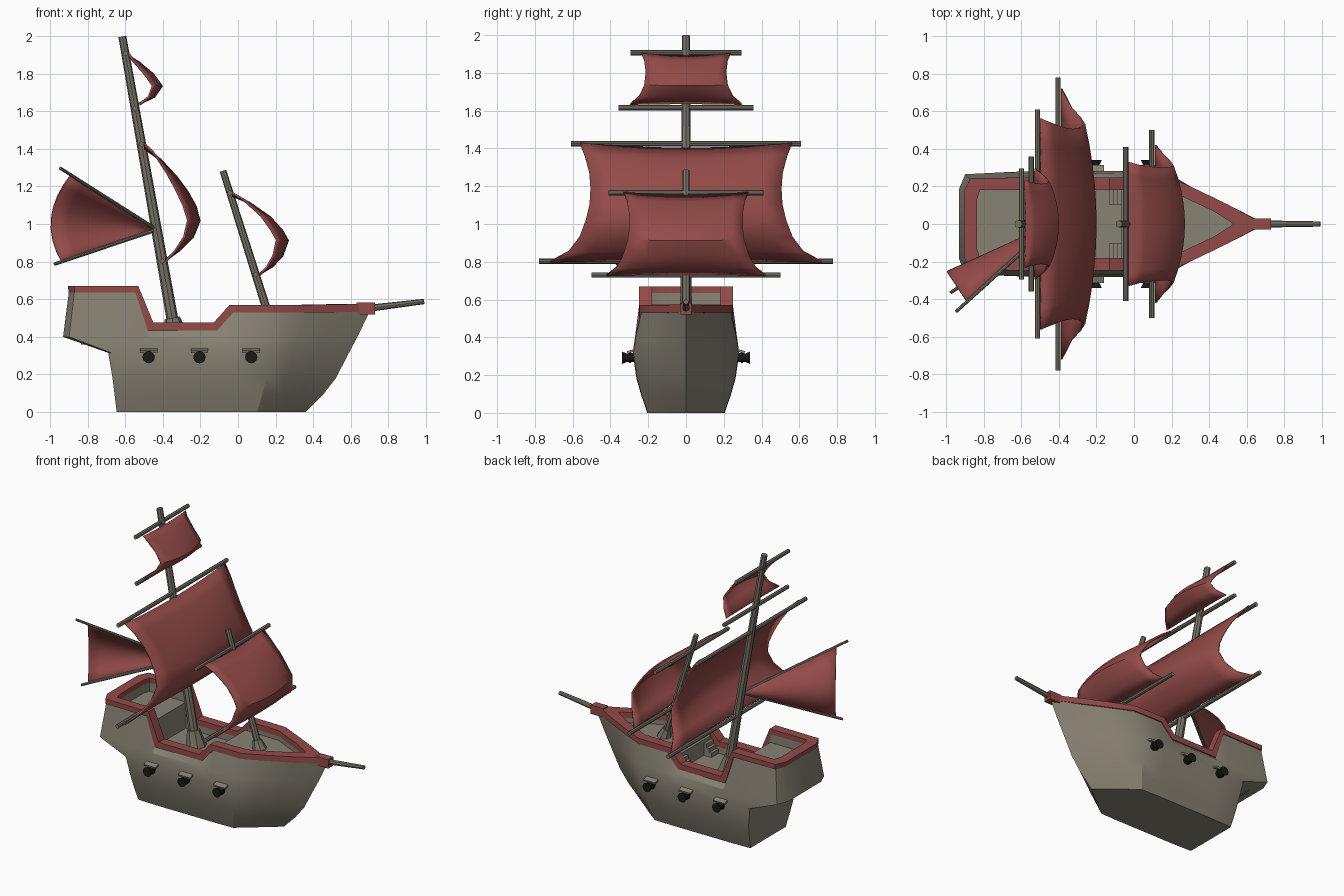
import bpy, bmesh, math
from mathutils import Vector, Matrix

if "Cube" in bpy.data.objects:
    bpy.data.objects.remove(bpy.data.objects["Cube"])


def material(name, rgb):
    m = bpy.data.materials.new(name)
    m.diffuse_color = (*rgb, 1)
    m.use_nodes = True
    m.node_tree.nodes["Principled BSDF"].inputs["Base Color"].default_value = m.diffuse_color
    return m


HULL = material("hull_wood", (0.25, 0.225, 0.175))
SPAR = material("spar_wood", (0.19, 0.175, 0.14))
RED = material("red", (0.29, 0.07, 0.065))
BLACK = material("iron", (0.01, 0.01, 0.01))


def finish(name, bm, mat, angle=30):
    bmesh.ops.recalc_face_normals(bm, faces=bm.faces)
    me = bpy.data.meshes.new(name)
    bm.to_mesh(me)
    bm.free()
    me.materials.append(mat)
    me.shade_smooth()
    me.set_sharp_from_angle(angle=math.radians(angle))
    ob = bpy.data.objects.new(name, me)
    bpy.context.collection.objects.link(ob)
    return ob


def loft(name, rows, mat, around=False, close=False, cap=False, angle=30):
    """Skin a list of point rows; around closes each row, close joins last row to first."""
    bm = bmesh.new()
    vs = [[bm.verts.new(p) for p in row] for row in rows]
    n = len(rows[0])
    pairs = list(zip(vs, vs[1:])) + ([(vs[-1], vs[0])] if close else [])
    for a, b in pairs:
        for i in range(n if around else n - 1):
            j = (i + 1) % n
            bm.faces.new((a[i], a[j], b[j], b[i]))
    if cap:
        bm.faces.new(vs[0])
    return finish(name, bm, mat, angle)


def rod(name, a, b, r1, r2, mat=SPAR, sides=8):
    a, b = Vector(a), Vector(b)
    d = b - a
    bm = bmesh.new()
    m = Matrix.Translation((a + b) / 2) @ d.to_track_quat('Z', 'Y').to_matrix().to_4x4()
    bmesh.ops.create_cone(bm, cap_ends=True, segments=sides, radius1=r1, radius2=r2,
                          depth=d.length, matrix=m)
    return finish(name, bm, mat)


def box(name, lo, hi, mat, tilt=0):
    lo, hi = Vector(lo), Vector(hi)
    bm = bmesh.new()
    m = (Matrix.Translation((lo + hi) / 2) @ Matrix.Rotation(tilt, 4, 'X')
         @ Matrix.Diagonal((*(hi - lo), 1)))
    bmesh.ops.create_cube(bm, size=1, matrix=m)
    return finish(name, bm, mat)


def both_sides(half):
    """Stern-to-bow half outline, bow point on the centre line, to a full loop."""
    return half + [(x, -y, z) for x, y, z in reversed(half[:-1])]


# Sheer line: outer bottom edge of the rail, stern to bow
sheer = [(-.90, .165, .635), (-.87, .235, .635), (-.545, .24, .635), (-.48, .24, .435),
         (-.11, .24, .435), (-.025, .24, .53), (.2, .237, .53), (.35, .168, .53),
         (.5, .095, .53), (.70, 0, .535)]
top_x = [-.905, -.87, -.53, -.45, -.13, -.045, .2, .35, .5, .69]
in_x = [-.835, -.82, None, None, None, None, .2, .3, .42, .53]
in_y = [.13, .18, .18, .18, .18, .18, .175, .125, .07, 0]

# Hull: waterlines (z, stern x, bow x, half width), then sheer, then inside wall
loops = []
for z, xs, xb, w in [(0, -.645, .36, .205), (.09, -.656, .45, .236), (.18, -.667, .52, .262),
                     (.315, -.69, .59, .282), (.40, -.93, .635, .27)]:
    half = []
    for i, (x, y, _) in enumerate(sheer):
        if x < -.45:
            x = -.45 + (x + .45) * (xs + .45) / -.45
        elif x > 0:
            x *= xb / .70
        if i == 0 and z < .35:
            y = sheer[1][1] * .98
        half.append((x, y * w / .24, z))
    loops.append(both_sides(half))
loops.append(both_sides(sheer))
inner_low = [(xi if xi is not None else s[0], yi, s[2]) for xi, yi, s in zip(in_x, in_y, sheer)]
loops.append(both_sides(inner_low))
loops.append(both_sides([(x, y, .36) for x, y, _ in inner_low]))
loft("hull", loops, HULL, around=True, cap=True, angle=32)

# Red rail following the sheer
top_z = [.67, .67, .67, .475, .475, .57, .57, .57, .572, .575]
g = .008
out_low = [(x, y + g * (y > 0), z) for x, y, z in sheer]
out_top = [(x, y + g * (y > 0), z) for x, (_, y, _), z in zip(top_x, sheer, top_z)]
in_top = [(xi if xi is not None else x, y, z) for xi, x, y, z in zip(in_x, top_x, in_y, top_z)]
loft("rail", [both_sides(h) for h in (out_low, out_top, in_top, inner_low)], RED,
     around=True, close=True)
box("bow_block", (.63, -.028, .52), (.728, .028, .582), RED)

# Stepped decks
deck = [(-.87, .17, .575), (-.83, .2, .575), (-.535, .2, .575), (-.535, .2, .39),
        (-.07, .2, .39), (-.07, .2, .5), (.2, .2, .5), (.56, .01, .5)]
loft("decks", [deck, [(x, -y, z) for x, y, z in deck]], HULL)
for s in (-1, 1):
    for i in range(3):
        y1, y2 = sorted((s * .1, s * .185))
        box("deck_step", (-.13 + i * .02, y1, .385), (-.065, y2, .42 + i * .027), HULL)


# Masts, their feet and the bowsprit
def main_x(z):
    return -.35 - (z - .5) * .265 / 1.5


def fore_x(z):
    return .145 - (z - .57) * .225 / .71


rod("main_mast", (main_x(.39), 0, .39), (main_x(2), 0, 1.997), .032, .021)
rod("fore_mast", (fore_x(.49), 0, .49), (fore_x(1.28), 0, 1.283), .023, .018)
rod("main_mast_foot", (main_x(.38), 0, .385), (main_x(.5), 0, .5), .07, .042)
rod("fore_mast_foot", (fore_x(.49), 0, .495), (fore_x(.56), 0, .56), .05, .03)
rod("bowsprit", (.68, 0, .55), (.99, 0, .588), .019, .014)

# Yards across the masts
for fx, z, h in [(main_x, 1.907, .295), (main_x, 1.615, .358), (main_x, 1.425, .61),
                 (main_x, .803, .778), (fore_x, 1.165, .41), (fore_x, .73, .5)]:
    rod("yard", (fx(z), -h, z), (fx(z), h, z), .014, .014)


# Square sails: rows of (centre x, z, half width), edges set back from the centre
def sail(name, rows, back, dip):
    grid = []
    for k, (x, z, w) in enumerate(rows):
        t = k / (len(rows) - 1)
        row = []
        for i in range(11):
            u = i / 5 - 1
            zz = z - dip * (1 - u * u) * (1 - t) + .4 * dip * (1 - u * u) * t
            row.append((x - back * math.sin(math.pi * t) * u * u, u * w, zz))
        grid.append(row)
    ob = loft(name, grid, RED, angle=40)
    m = ob.modifiers.new("thickness", 'SOLIDIFY')
    m.thickness = .012
    m.offset = 0


sail("main_sail", [(-.495, 1.425, .56), (-.41, 1.36, .535), (-.33, 1.27, .512), (-.27, 1.185, .505),
                   (-.225, 1.1, .51), (-.205, 1.02, .53), (-.24, .93, .565), (-.31, .855, .62),
                   (-.385, .8, .72)], .065, .025)
sail("top_sail", [(-.578, 1.9, .235), (-.53, 1.87, .222), (-.45, 1.8, .212), (-.405, 1.735, .22),
                  (-.445, 1.675, .25), (-.525, 1.635, .295)], .05, .012)
sail("fore_sail", [(-.03, 1.165, .33), (.06, 1.125, .312), (.17, 1.045, .3), (.235, .97, .3),
                   (.265, .915, .307), (.235, .83, .335), (.18, .77, .37), (.115, .73, .42)],
     .06, .015)

# Stern sail swung out between gaff and boom
apex = Vector((main_x(.97), 0, .97))
gaff, boom = Vector((-.945, -.465, 1.297)), Vector((-.975, -.365, .787))
rod("gaff", apex, gaff, .011, .009)
rod("boom", apex, boom, .011, .009)
grid = []
for k in range(7):
    t = .04 + .96 * k / 6
    row = []
    for i in range(9):
        v = i / 8
        p = apex + t * ((gaff - apex) * .89 * (1 - v) + (boom - apex) * .93 * v)
        row.append(p + Vector((-.08, .12, 0)) * t * 4 * v * (1 - v))
    grid.append(row)
ob = loft("stern_sail", grid, RED, angle=40)
m = ob.modifiers.new("thickness", 'SOLIDIFY')
m.thickness = .01
m.offset = 0

# Cannons with port lids
for x in (-.475, -.205, .07):
    for s in (-1, 1):
        rod("cannon", (x, s * .24, .295), (x, s * .33, .292), .026, .021, BLACK, 12)
        rod("cannon_ring", (x, s * .29, .293), (x, s * .302, .293), .03, .03, BLACK, 12)
        rod("cannon_muzzle", (x, s * .318, .292), (x, s * .34, .292), .024, .033, BLACK, 12)
        y1, y2 = sorted((s * .255, s * .312))
        box("port_lid", (x - .046, y1, .322), (x + .046, y2, .335), HULL, -s * .3)
